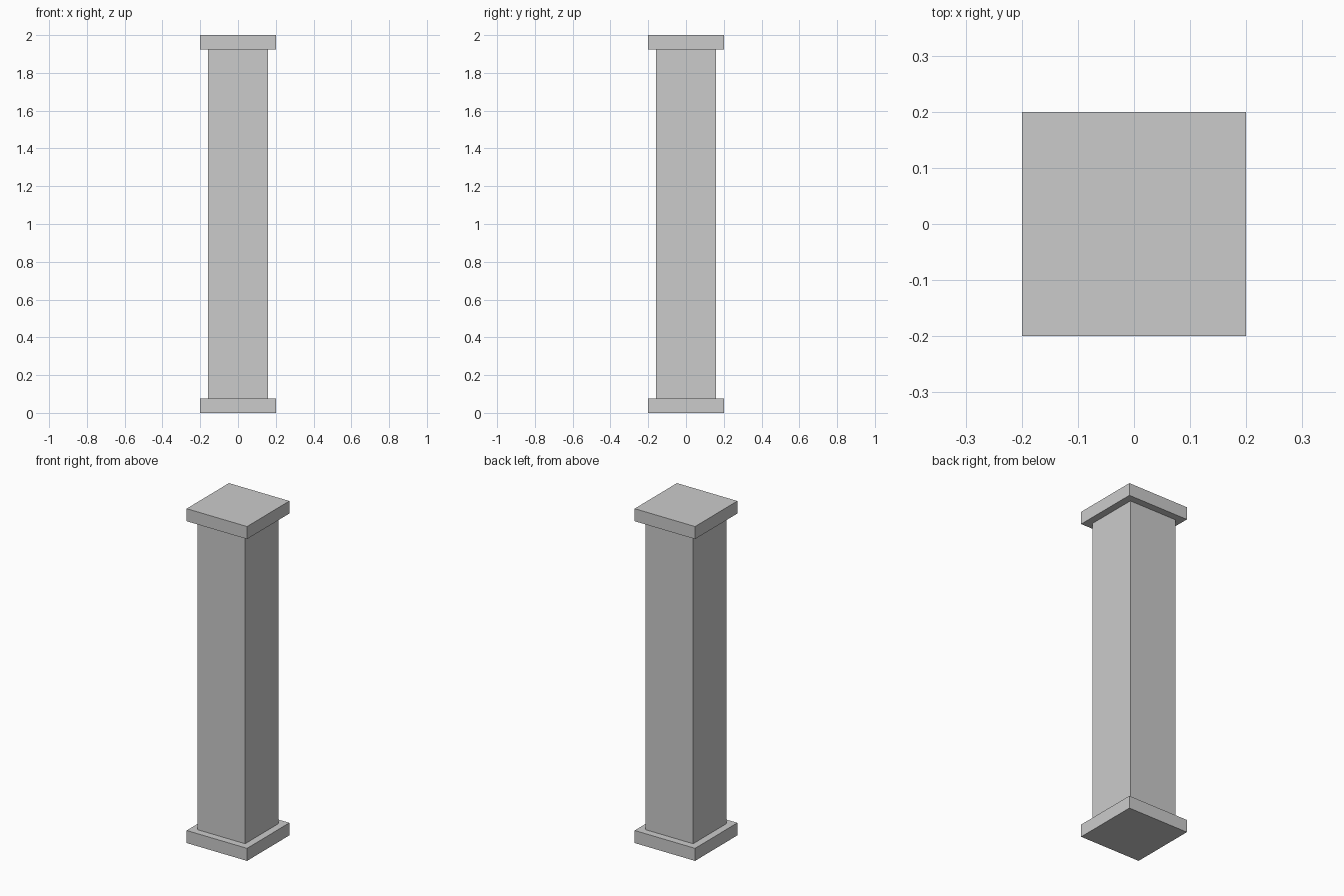
import bpy

if "Cube" in bpy.data.objects:
    bpy.data.objects.remove(bpy.data.objects["Cube"])

HEIGHT = 2.0
PLATE_WIDTH = 0.4
PLATE_HEIGHT = 0.075
SHAFT_WIDTH = 0.315


def box(name, width, z_bottom, z_top):
    """Square block centred on the z axis."""
    bpy.ops.mesh.primitive_cube_add(size=1, location=(0, 0, (z_bottom + z_top) / 2))
    obj = bpy.context.object
    obj.name = name
    obj.scale = (width, width, z_top - z_bottom)
    bpy.ops.object.transform_apply(location=False, rotation=False, scale=True)
    return obj


# Base plate, square shaft and matching top plate
box("base_plate", PLATE_WIDTH, 0, PLATE_HEIGHT)
box("shaft", SHAFT_WIDTH, PLATE_HEIGHT, HEIGHT - PLATE_HEIGHT)
box("top_plate", PLATE_WIDTH, HEIGHT - PLATE_HEIGHT, HEIGHT)
